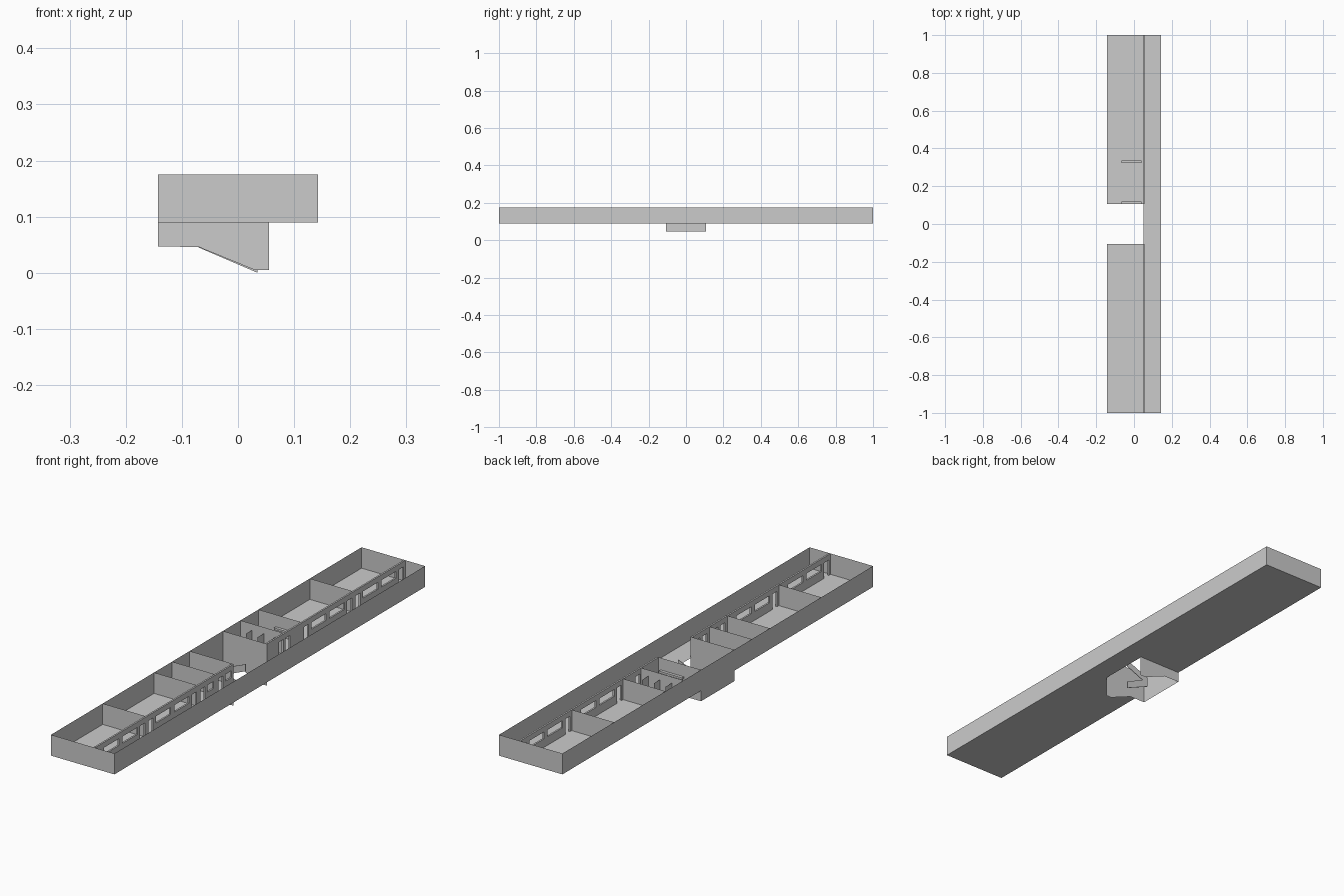
import bpy, bmesh

if "Cube" in bpy.data.objects:
    bpy.data.objects.remove(bpy.data.objects["Cube"])

X0, X1, XC = -0.143, 0.143, 0.0515   # outer walls and corridor wall line
ZF, ZT = 0.09, 0.175                 # floor and wall top
ROOM, SMALL, STAIR = 1 / 3, 0.333, 0.107
CT = 0.0035                          # half thickness of the corridor wall


def make(name, polys):
    bm = bmesh.new()
    for p in polys:
        bm.faces.new([bm.verts.new(v) for v in p])
    bmesh.ops.remove_doubles(bm, verts=bm.verts, dist=1e-5)
    me = bpy.data.meshes.new(name)
    bm.to_mesh(me)
    bm.free()
    ob = bpy.data.objects.new(name, me)
    bpy.context.collection.objects.link(ob)
    return ob


def floor(x0, x1, y0, y1, z=ZF):
    return [(x0, y0, z), (x1, y0, z), (x1, y1, z), (x0, y1, z)]


def wall_x(x, y0, y1, z0=ZF, z1=ZT):
    return [(x, y0, z0), (x, y1, z0), (x, y1, z1), (x, y0, z1)]


def wall_y(y, x0, x1, z0=ZF, z1=ZT):
    return [(x0, y, z0), (x1, y, z0), (x1, y, z1), (x0, y, z1)]


def box(x0, x1, y0, y1, z0, z1):
    return [floor(x0, x1, y0, y1, z0)[::-1], floor(x0, x1, y0, y1, z1),
            wall_x(x0, y0, y1, z0, z1)[::-1], wall_x(x1, y0, y1, z0, z1),
            wall_y(y0, x0, x1, z0, z1), wall_y(y1, x0, x1, z0, z1)[::-1]]


# Floors: corridor strip and two room wings around the open stairwell
make("corridor_floor", [floor(XC, X1, -1, 1)])
make("front_room_floor", [floor(X0, XC, -1, -STAIR)])
make("back_room_floor", [floor(X0, XC, STAIR, 1)])

# Outer shell
make("corridor_outer_wall", [wall_x(X1, -1, 1)])
make("room_outer_wall", [wall_x(X0, -1, -STAIR), wall_x(X0, STAIR, 1)])
make("end_walls", [wall_y(s, X0, X1) for s in (-1, 1)])

# Room partitions
make("partitions", [wall_y(s * y, X0, XC) for s in (-1, 1)
                    for y in (2 / 3, 0.336, 0.22)])

# Stairwell: side walls follow the slope of the lower flight
profile = [(X0, ZT), (X0, 0.047), (-0.07, 0.046), (0.03, 0.005),
           (XC + CT, 0.005), (XC + CT, ZT)]
make("stairwell_side_walls", [[(x, s * STAIR, z) for x, z in profile] for s in (-1, 1)])
make("stairwell_back_wall", [wall_x(X0, -STAIR, STAIR, 0.047, ZT)])

# Stair divider: V-shaped railing between the two flights
v = [(0.035, 0.0), (0.035, 0.03), (-0.045, 0.066), (0.035, 0.1),
     (0.035, 0.128), (-0.07, 0.085), (-0.07, 0.045)]
t = 0.001
rail = [[(x, s * t, z) for x, z in v] for s in (-1, 1)]
for i in range(len(v)):
    (xa, za), (xb, zb) = v[i], v[(i + 1) % len(v)]
    rail.append([(xa, -t, za), (xb, -t, zb), (xb, t, zb), (xa, t, za)])
make("stair_railing", rail)


# Corridor wall panel: solid except for listed (y0, y1, sill) openings
def corridor_wall(name, y0, y1, openings, head=0.153):
    a, b = XC - CT, XC + CT
    polys = box(a, b, y0, y1, head, ZT)
    y = y0
    for o0, o1, sill in sorted(openings):
        polys += box(a, b, y, o0, ZF, head)
        if sill > ZF:
            polys += box(a, b, o0, o1, ZF, sill)
        y = o1
    polys += box(a, b, y, y1, ZF, head)
    make(name, polys)


# Classrooms: door at both ends, two windows between
SILL = 0.125
for i, y in enumerate((-1, -2 / 3, 1 / 3, 2 / 3)):
    e = y + ROOM
    corridor_wall(f"classroom_wall_{i}", y, e,
                  [(y + 0.012, y + 0.042, ZF), (e - 0.042, e - 0.012, ZF),
                   (y + 0.06, y + 0.155, SILL), (y + 0.178, e - 0.06, SILL)])

# Small offices and washrooms
corridor_wall("office_wall", -SMALL, -STAIR,
              [(-0.32, -0.29, ZF), (-0.275, -0.235, SILL),
               (-0.205, -0.175, ZF), (-0.16, -0.12, SILL)])
corridor_wall("washroom_wall", STAIR, SMALL, [(0.185, 0.213, ZF), (0.227, 0.255, ZF)])

# Washroom stalls either side of the shared partition, and basin counters
make("stall_dividers", [wall_x(x, 0.18, 0.26, 0.095, 0.15) for x in (-0.09, -0.037, 0.016)])
for n, y in (("front", STAIR), ("back", 0.324)):
    make(n + "_basin_counter", box(-0.065, 0.04, y, y + 0.012, 0.118, 0.126))
